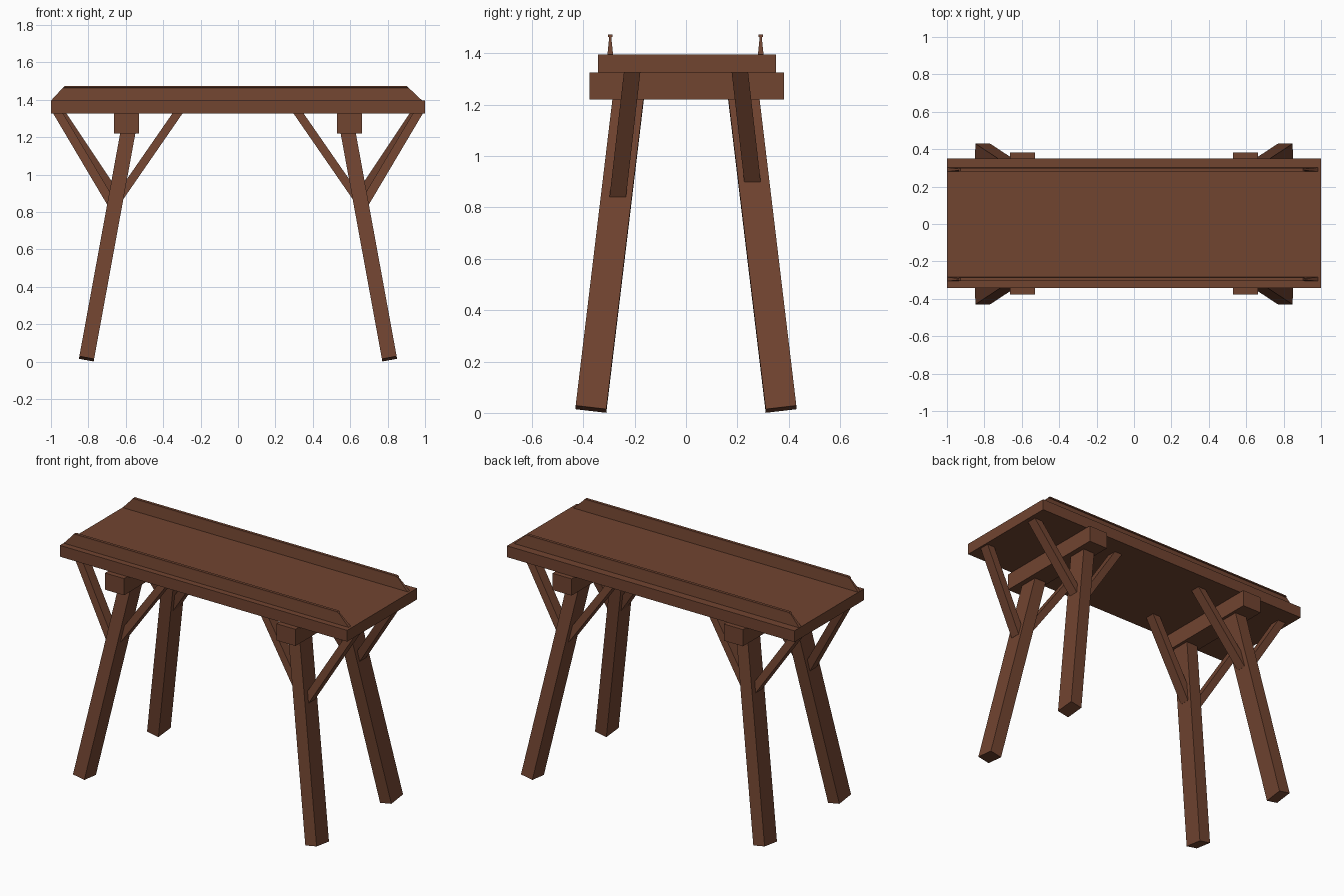
import bpy, bmesh
from mathutils import Vector, Matrix

if "Cube" in bpy.data.objects:
    bpy.data.objects.remove(bpy.data.objects["Cube"])

wood = bpy.data.materials.new("brown wood")
wood.diffuse_color = (0.165, 0.058, 0.030, 1)
wood.use_nodes = True
wood.node_tree.nodes["Principled BSDF"].inputs["Base Color"].default_value = wood.diffuse_color


def finish(name, bm):
    bmesh.ops.recalc_face_normals(bm, faces=bm.faces)
    me = bpy.data.meshes.new(name)
    bm.to_mesh(me)
    bm.free()
    me.materials.append(wood)
    ob = bpy.data.objects.new(name, me)
    bpy.context.collection.objects.link(ob)
    return ob


def loft(name, *rings):
    """Join rings of points with quads and cap both ends."""
    bm = bmesh.new()
    loops = [[bm.verts.new(p) for p in ring] for ring in rings]
    n = len(loops[0])
    for a, b in zip(loops, loops[1:]):
        for i in range(n):
            j = (i + 1) % n
            bm.faces.new((a[i], a[j], b[j], b[i]))
    bm.faces.new(loops[0])
    bm.faces.new(loops[-1])
    return finish(name, bm)


def rect(x0, x1, y0, y1, z):
    return [(x0, y0, z), (x1, y0, z), (x1, y1, z), (x0, y1, z)]


def box(name, x0, x1, y0, y1, z0, z1):
    return loft(name, rect(x0, x1, y0, y1, z0), rect(x0, x1, y0, y1, z1))


# Table top
box("table_top", -1, 1, -0.343, 0.351, 1.325, 1.396)

# Thin rails with sloped ends and a slightly wider lip on top
for side, y in (("front", -0.295), ("back", 0.291)):
    sections = [(1.395, 0.011, -1.0, 0.985), (1.463, 0.004, -0.937, 0.913),
                (1.465, 0.009, -0.935, 0.911), (1.473, 0.009, -0.928, 0.904)]
    loft(side + "_rail", *[rect(x0, x1, y - h, y + h, z)
                           for z, h, x0, x1 in sections])

for sx, end in ((-1, "left"), (1, "right")):
    # Cross beam under the top
    box(end + "_cross_beam", sx * 0.53, sx * 0.663, -0.376, 0.381, 1.22, 1.325)

    for sy, side in ((-1, "front"), (1, "back")):
        tag = side + "_" + end
        # Splayed leg: a straight box leaning inward on both axes
        axis = Vector((-0.183 * sx, -0.12 * sy, 1)).normalized()
        u = Vector((1, 0, -axis.x / axis.z)).normalized()
        v = axis.cross(u)
        foot = Vector((0.81 * sx, 0.37 * sy, 0.0145))
        ring = [foot + u * a * 0.04 + v * b * 0.06
                for a, b in ((-1, -1), (1, -1), (1, 1), (-1, 1))]
        loft(tag + "_leg", ring, [p + axis * 1.28 for p in ring])

        # Diagonal braces, leaning along with the leg: z, x range at foot, x range at top
        outer = (0.84, 0.645, 0.70, 0.935, 0.988) if sy < 0 else (0.90, 0.633, 0.689, 0.917, 0.973)
        inner = (0.87, 0.612, 0.667, 0.297, 0.351)
        for kind, (z0, a, b, c, d) in (("outer", outer), ("inner", inner)):
            rings = []
            for z, x0, x1 in ((z0, a, b), (1.326, c, d)):
                y = 0.21 + 0.115 * (1.325 - z)
                rings.append(rect(sx * x0, sx * x1, sy * (y - 0.032), sy * (y + 0.032), z))
            loft(tag + "_" + kind + "_brace", *rings)
